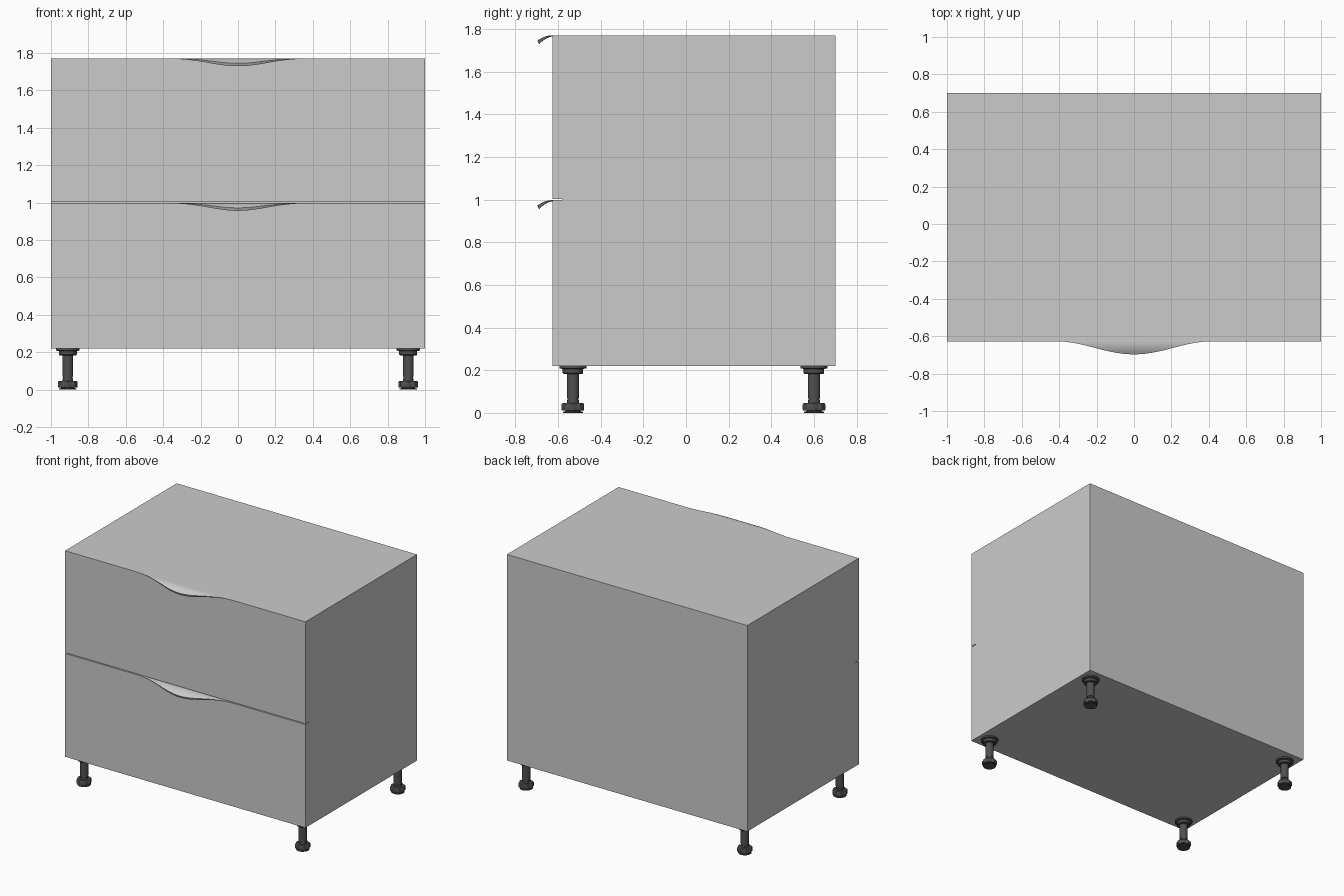
import bpy, math

if "Cube" in bpy.data.objects:
    bpy.data.objects.remove(bpy.data.objects["Cube"])

FRONT, BACK, BOTTOM, TOP, GAP = -0.627, 0.70, 0.22, 1.77, 1.0

dark = bpy.data.materials.new("dark_leg")
dark.diffuse_color = (0.08, 0.08, 0.08, 1)
dark.use_nodes = True
dark.node_tree.nodes["Principled BSDF"].inputs["Base Color"].default_value = dark.diffuse_color


def make(name, verts, faces, smooth=False, mat=None):
    me = bpy.data.meshes.new(name)
    me.from_pydata(verts, [], faces)
    me.validate()
    if mat:
        me.materials.append(mat)
    ob = bpy.data.objects.new(name, me)
    bpy.context.collection.objects.link(ob)
    if smooth:
        bpy.ops.object.select_all(action='DESELECT')
        ob.select_set(True)
        bpy.context.view_layer.objects.active = ob
        bpy.ops.object.shade_smooth_by_angle(angle=math.radians(35))
    return ob


def box(name, x0, x1, y0, y1, z0, z1):
    v = [(x, y, z) for x in (x0, x1) for y in (y0, y1) for z in (z0, z1)]
    f = [(0, 1, 3, 2), (4, 6, 7, 5), (0, 4, 5, 1), (2, 3, 7, 6), (0, 2, 6, 4), (1, 5, 7, 3)]
    return make(name, v, f)


def lathe(name, profile, seg=32, lobes=0, depth=0.0):
    v, f, n = [], [], len(profile)
    for r, z in profile:
        for i in range(seg):
            a = 2 * math.pi * i / seg
            k = r * (1 - depth * (0.5 - 0.5 * math.cos(lobes * a)))
            v.append((k * math.cos(a), k * math.sin(a), z))
    for j in range(n - 1):
        for i in range(seg):
            i2 = (i + 1) % seg
            f.append((j * seg + i, j * seg + i2, (j + 1) * seg + i2, (j + 1) * seg + i))
    f.append(tuple(reversed(range(seg))))
    f.append(tuple(range((n - 1) * seg, n * seg)))
    return make(name, v, f, True, dark)


def handle_lip(name, z, half=0.42, reach=0.07, nx=48, nt=8):
    # curved sheet whose reach swells along a cosine bell
    v, f = [], []
    ts = [j / nt for j in range(nt + 1)]
    ring = 2 * (nt + 1)
    for i in range(nx + 1):
        x = -half + 2 * half * i / nx
        bell = max(0.5 + 0.5 * math.cos(math.pi * x / half), 0.002)
        d = reach * bell
        drop = lambda t: 0.025 * (bell * t) ** 2
        v += [(x, FRONT - d * t, z - drop(t)) for t in ts]
        v += [(x, FRONT - d * t * 0.88, z - drop(t) - bell * (0.005 + 0.011 * t))
              for t in reversed(ts)]
    for i in range(nx):
        for j in range(ring):
            k = (j + 1) % ring
            f.append((i * ring + j, i * ring + k, (i + 1) * ring + k, (i + 1) * ring + j))
    f.append(tuple(reversed(range(ring))))
    f.append(tuple(range(nx * ring, (nx + 1) * ring)))
    return make(name, v, f, True)


# Carcass and two drawer fronts separated by a narrow gap
box("cabinet_body", -1, 1, FRONT + 0.045, BACK, BOTTOM, TOP)
for label, z0, z1 in (("lower", BOTTOM, GAP - 0.003), ("upper", GAP + 0.003, TOP)):
    box(label + "_drawer_front", -1, 1, FRONT, FRONT + 0.045, z0, z1)
    handle_lip(label + "_drawer_handle", z1)

# Adjustable legs: flanged post and lobed foot knob
post = [(0.028, 0.04), (0.028, 0.06), (0.025, 0.06), (0.025, 0.07), (0.029, 0.07),
        (0.029, 0.183), (0.044, 0.183), (0.048, 0.188), (0.048, 0.206),
        (0.063, 0.209), (0.063, BOTTOM)]
knob = [(0.052, 0.012), (0.053, 0.016), (0.053, 0.040), (0.048, 0.046), (0.030, 0.046)]
pad = [(0.046, 0.0), (0.046, 0.005), (0.036, 0.008), (0.036, 0.014)]
parts = [lathe("leg_post", post), lathe("leg_knob", knob, 64, 8, 0.12), lathe("leg_pad", pad)]
for i, (x, y) in enumerate([(-0.91, -0.53), (0.91, -0.53), (-0.91, 0.60), (0.91, 0.60)]):
    for p in parts:
        ob = p
        if i:
            ob = p.copy()
            bpy.context.collection.objects.link(ob)
        ob.location = (x, y, 0)
